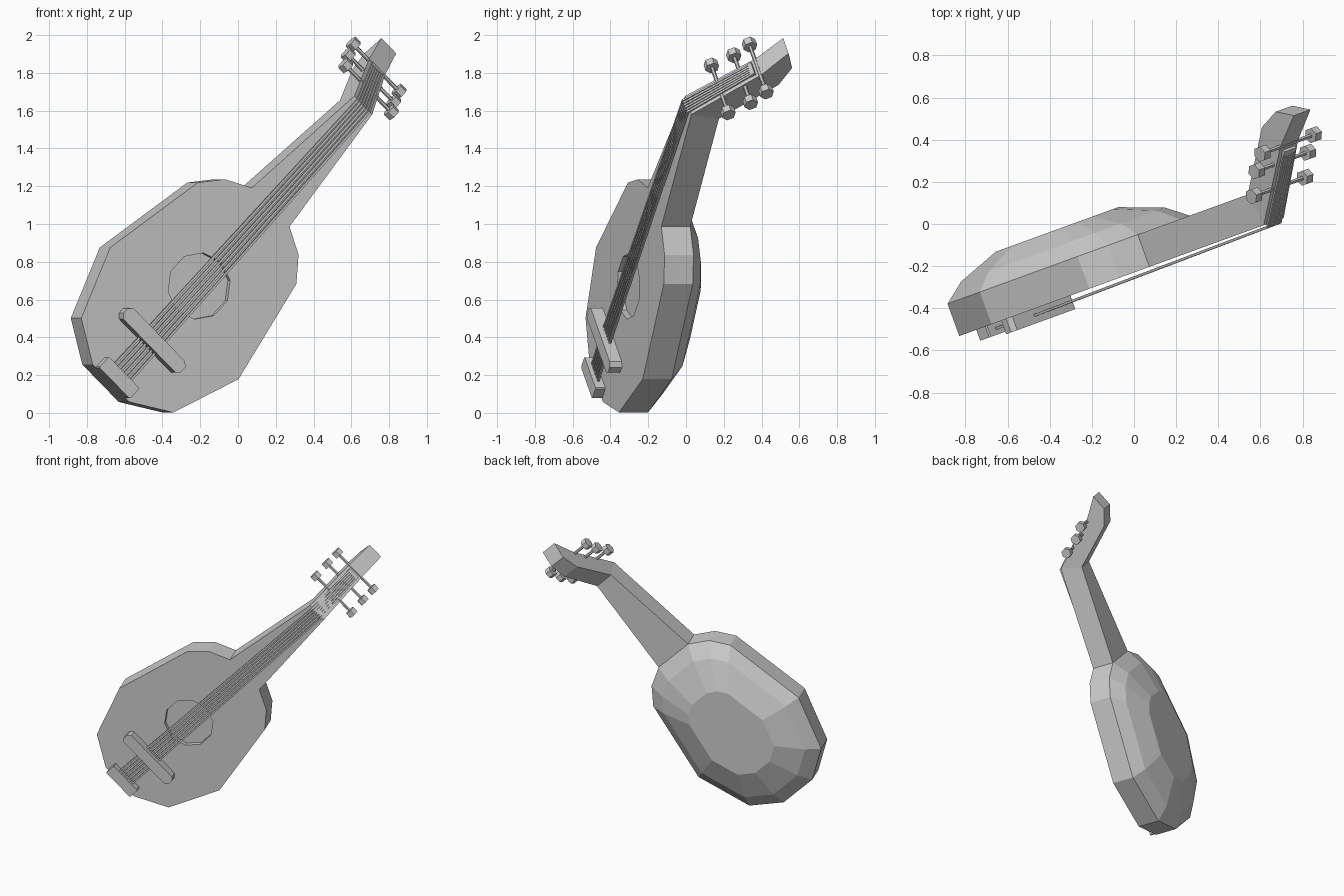
import bpy, bmesh
from math import radians, sin, cos, pi
from mathutils import Matrix, Vector

if "Cube" in bpy.data.objects:
    bpy.data.objects.remove(bpy.data.objects["Cube"])

# Local frame: X along the neck, Y across it, Z = depth behind the soundboard
A, T = radians(46), radians(20)
H = Vector((cos(T), sin(T), 0))
UP = Vector((0, 0, 1))
U = H * cos(A) + UP * sin(A)
V = H * sin(A) - UP * cos(A)
D = U.cross(V)
FRAME = Matrix.Translation((0, -0.23, 0.898)) @ Matrix((U, V, D)).transposed().to_4x4()


def loft(name, rings):
    """Skin a stack of equal-length point rings and cap both ends."""
    bm = bmesh.new()
    vs = [[bm.verts.new(p) for p in r] for r in rings]
    n = len(rings[0])
    for a, b in zip(vs, vs[1:]):
        for i in range(n):
            j = (i + 1) % n
            bm.faces.new((a[i], a[j], b[j], b[i]))
    bm.faces.new(vs[0][::-1])
    bm.faces.new(vs[-1])
    bmesh.ops.recalc_face_normals(bm, faces=bm.faces)
    me = bpy.data.meshes.new(name)
    bm.to_mesh(me)
    bm.free()
    ob = bpy.data.objects.new(name, me)
    bpy.context.collection.objects.link(ob)
    ob.matrix_world = FRAME
    return ob


def plate(name, outline, d0, d1):
    return loft(name, [[(u, v, d) for u, v in outline] for d in (d0, d1)])


def rod(name, u, d, r, v0, v1, sides):
    """Prism running across the neck."""
    return loft(name, [[(u + r * cos(2 * pi * i / sides), v, d + r * sin(2 * pi * i / sides))
                        for i in range(sides)] for v in (v0, v1)])


# Body: straight sides, then a faceted bowl back
half = [(-1.03, 0.143), (-0.898, 0.36), (-0.516, 0.502),
        (0.074, 0.386), (0.193, 0.288), (0.265, 0.148)]
outline = half + [(u, -v) for u, v in reversed(half)]
CU = -0.40
body = loft("body", [[(CU + (u - CU) * s, v * s, d) for u, v in outline]
                     for s, d in ((1, 0), (1, 0.163), (0.84, 0.24), (0.505, 0.317))])

# Shallow round sound hole cut into the front
circle = [(-0.315 + 0.177 * cos(2 * pi * i / 10), 0.177 * sin(2 * pi * i / 10)) for i in range(10)]
cutter = plate("sound_hole_cutter", circle, -0.05, 0.035)
cutter.hide_render = True
mod = body.modifiers.new("sound_hole", 'BOOLEAN')
mod.operation = 'DIFFERENCE'
mod.solver = 'EXACT'
mod.object = cutter
bpy.context.view_layer.objects.active = body
bpy.ops.object.modifier_apply(modifier=mod.name)
bpy.data.objects.remove(cutter)

# Neck and bent-back headstock: (front u, front d, back u, back d, half width)
sections = [(0.25, 0, 0.25, 0.163, 0.149), (1.016, 0, 0.985, 0.163, 0.07),
            (1.30, 0.325, 1.225, 0.44, 0.062), (1.454, 0.44, 1.346, 0.487, 0.058)]
loft("neck_and_headstock", [[(fu, -w, fd), (fu, w, fd), (bu, w, bd), (bu, -w, bd)]
                            for fu, fd, bu, bd, w in sections])


# Bridge and tailpiece with clipped corners
def bar(name, u, hu, hv, c, d0, d1):
    q = [(hu, hv - c), (hu - c, hv), (c - hu, hv), (-hu, hv - c)]
    plate(name, [(u + a, b) for a, b in q] + [(u + a, -b) for a, b in reversed(q)], d0, d1)


bar("bridge", -0.714, 0.04, 0.225, 0.022, -0.068, 0.01)
bar("tailpiece", -0.99, 0.039, 0.12, 0.006, -0.055, 0.04)

# Six strings following the soundboard, neck and headstock: (u, d, spread)
path = [(-0.99, -0.025, 0.062), (-0.714, -0.03, 0.06), (1.01, -0.014, 0.045), (1.275, 0.285, 0.036)]
R = 0.006
for i in range(6):
    k = i / 2.5 - 1
    loft(f"string_{i + 1}", [[(u, k * s - R, d - R), (u, k * s + R, d - R),
                              (u, k * s + R, d + R), (u, k * s - R, d + R)] for u, d, s in path])
rod("string_stop", 1.277, 0.293, 0.016, -0.042, 0.042, 4)

# Tuning pegs: three each side
for i, (u, d) in enumerate(((1.136, 0.147), (1.212, 0.254), (1.290, 0.323))):
    for side, s in (("left", -1), ("right", 1)):
        rod(f"peg_shaft_{side}_{i + 1}", u, d, 0.011, 0, s * 0.17, 6)
        rod(f"peg_knob_{side}_{i + 1}", u, d, 0.038, s * 0.158, s * 0.2, 6)
